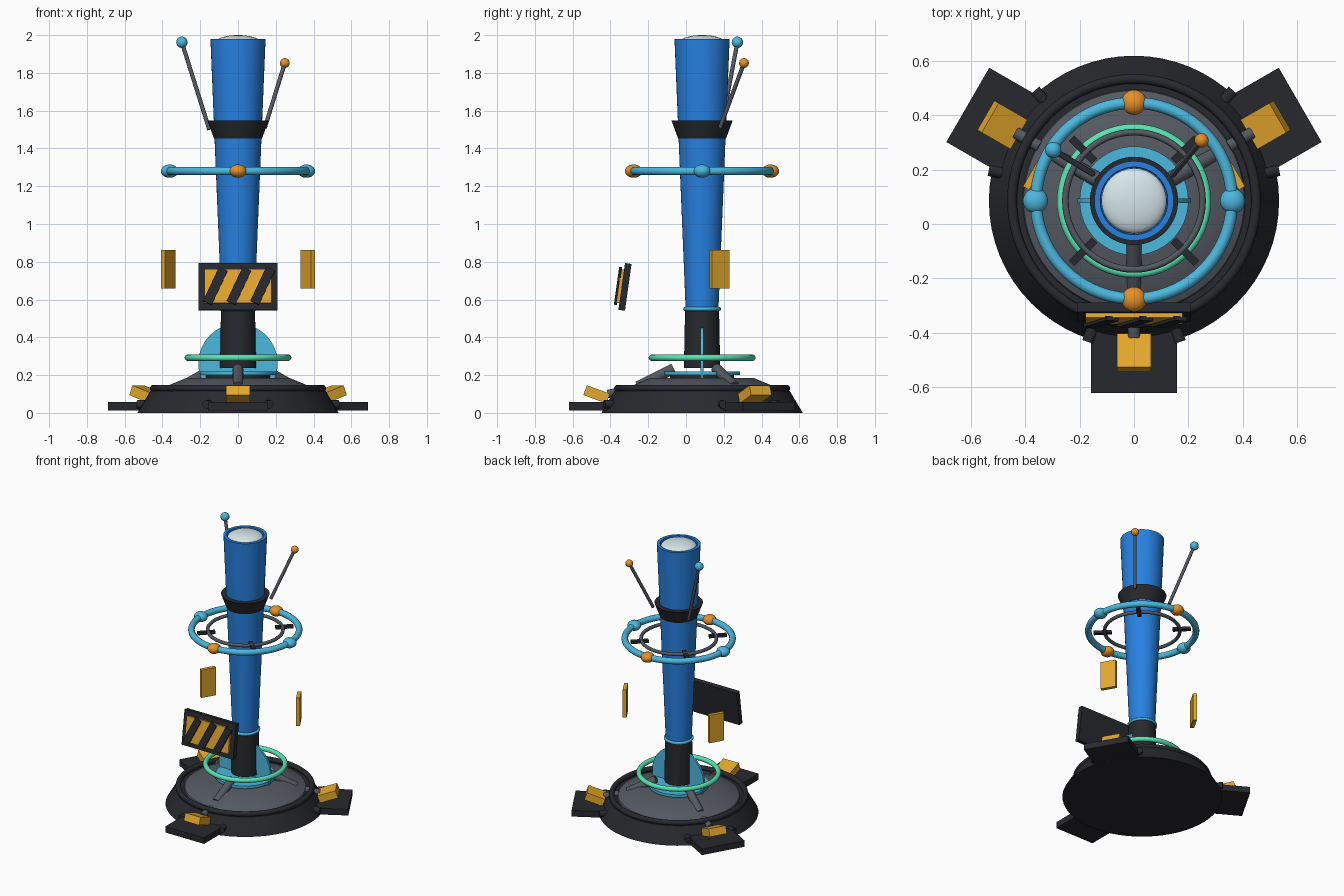
import bpy, bmesh, math
from mathutils import Vector, Matrix

if "Cube" in bpy.data.objects:
    bpy.data.objects.remove(bpy.data.objects["Cube"])

CY = 0.085  # y of the tower axis


def mat(name, rgb):
    m = bpy.data.materials.new(name)
    m.diffuse_color = (*rgb, 1)
    m.use_nodes = True
    m.node_tree.nodes["Principled BSDF"].inputs["Base Color"].default_value = m.diffuse_color
    return m


BLACK = mat("black", (0.02, 0.022, 0.027))
GREY = mat("dark_grey", (0.09, 0.1, 0.12))
BLUE = mat("blue", (0.02, 0.22, 0.75))
CYAN = mat("cyan", (0.07, 0.48, 0.73))
MINT = mat("mint", (0.1, 0.78, 0.45))
ORANGE = mat("orange", (0.8, 0.28, 0.02))
YELLOW = mat("yellow", (0.78, 0.39, 0.025))
WHITE = mat("glass", (0.68, 0.8, 0.83))


def finish(name, m, smooth=True):
    o = bpy.context.object
    o.name = name
    o.data.materials.append(m)
    if smooth:
        bpy.ops.object.shade_smooth_by_angle(angle=math.radians(35))
    return o


def lathe(name, prof, m, n=64):
    """Revolve (radius, z) points round the tower axis."""
    bm = bmesh.new()
    vs = [bm.verts.new((r, 0, z)) for r, z in prof]
    es = [bm.edges.new(p) for p in zip(vs, vs[1:])]
    bmesh.ops.spin(bm, geom=vs + es, cent=(0, 0, 0), axis=(0, 0, 1),
                   angle=2 * math.pi, steps=n, use_merge=True)
    bmesh.ops.remove_doubles(bm, verts=bm.verts, dist=1e-5)
    bmesh.ops.recalc_face_normals(bm, faces=bm.faces)
    me = bpy.data.meshes.new(name)
    bm.to_mesh(me)
    bm.free()
    o = bpy.data.objects.new(name, me)
    bpy.context.collection.objects.link(o)
    o.location.y = CY
    bpy.ops.object.select_all(action='DESELECT')
    o.select_set(True)
    bpy.context.view_layer.objects.active = o
    return finish(name, m)


def ring(name, R, r, z, m):
    bpy.ops.mesh.primitive_torus_add(major_radius=R, minor_radius=r, major_segments=72,
                                     minor_segments=14, location=(0, CY, z))
    return finish(name, m)


def box(name, size, mtx, m):
    bpy.ops.mesh.primitive_cube_add(size=1)
    o = finish(name, m, False)
    o.data.transform(Matrix.Diagonal((*size, 1)))
    o.matrix_world = mtx
    return o


def rod(name, a, b, r, m, n=16):
    a, b = Vector(a), Vector(b)
    d = b - a
    bpy.ops.mesh.primitive_cylinder_add(vertices=n, radius=r, depth=d.length, location=(a + b) / 2,
                                        rotation=d.to_track_quat('Z', 'Y').to_euler())
    return finish(name, m)


def ball(name, loc, scale, m):
    bpy.ops.mesh.primitive_uv_sphere_add(segments=32, ring_count=16, radius=1, location=loc, scale=scale)
    return finish(name, m)


def polar(r, deg, z):
    a = math.radians(deg)
    return Vector((r * math.cos(a), CY + r * math.sin(a), z))


def radial(r, deg, z, tilt=0):
    """Local x points outward from the axis; positive tilt lifts the outer end."""
    return (Matrix.Translation(polar(r, deg, z)) @ Matrix.Rotation(math.radians(deg), 4, 'Z')
            @ Matrix.Rotation(math.radians(-tilt), 4, 'Y'))


# base
lathe("base_skirt", [(0, 0), (0.533, 0), (0.465, 0.115), (0, 0.115)], BLACK)
ring("base_rim", 0.448, 0.018, 0.13, BLACK)
lathe("base_deck", [(0, 0.11), (0.41, 0.11), (0.405, 0.128), (0.35, 0.153), (0.27, 0.186), (0, 0.186)], GREY)

# lower energy discs and ring
lathe("flat_disc", [(0, 0.2), (0.2, 0.2), (0.2, 0.22), (0, 0.22)], CYAN)
lathe("disc_hub", [(0, 0.18), (0.17, 0.18), (0.17, 0.201), (0, 0.201)], BLACK)
bpy.ops.mesh.primitive_cylinder_add(vertices=64, radius=0.21, depth=0.016, location=(0, CY, 0.262),
                                    rotation=(math.pi / 2, 0, 0))
finish("upright_disc", CYAN)
ring("mint_ring", 0.266, 0.017, 0.292, MINT)

# tower
lathe("lower_column", [(0, 0.238), (0.096, 0.238), (0.09, 0.55), (0, 0.55)], BLACK)
ring("column_band", 0.09, 0.01, 0.55, CYAN)
lathe("tower_tube", [(0, 0.55), (0.087, 0.55), (0.146, 1.98), (0.124, 1.98), (0.122, 1.93), (0, 1.93)], BLUE)
lathe("collar", [(0.1, 1.453), (0.127, 1.453), (0.162, 1.548), (0.12, 1.548)], BLACK)
ball("lens_dome", (0, CY, 1.962), (0.12, 0.12, 0.038), WHITE)

# floating halo
ring("halo", 0.36, 0.022, 1.28, CYAN)
ring("inner_halo", 0.252, 0.012, 1.28, GREY)
for i in range(4):
    ball("halo_node", polar(0.362, 90 * i, 1.28), (0.046, 0.046, 0.035), ORANGE if i % 2 else CYAN)
    box("halo_bar", (0.12, 0.028, 0.02), radial(0.265, 45 + 90 * i, 1.28), BLACK)

# antennas
for a, b, r, m in (((-0.152, 0.185, 1.5), (-0.297, 0.272, 1.962), 0.03, CYAN),
                   ((0.142, 0.18, 1.51), (0.248, 0.307, 1.852), 0.026, ORANGE)):
    rod("antenna", a, b, 0.011, GREY)
    ball("antenna_tip", b, (r, r, r), m)

# three feet with struts, bolts and blocks
for deg in (30, 150, 270):
    box("foot_pad", (0.26, 0.315, 0.045), radial(0.575, deg, 0.034), BLACK)
    box("foot_block", (0.13, 0.125, 0.055), radial(0.558, deg, 0.098, 20), YELLOW)
    rod("foot_strut", polar(0.15, deg, 0.235), polar(0.34, deg, 0.14), 0.028, GREY)
    rod("foot_pin", polar(0.4, deg, 0.12), polar(0.5, deg, 0.1), 0.022, GREY)
    for s in (-18, 18):
        rod("foot_bolt", polar(0.48, deg + s, 0.045), polar(0.545, deg + s, 0.045), 0.022, BLACK)

# floating side plates
for s, deg in ((1, 30), (-1, 150)):
    mtx = Matrix.Translation((s * 0.37, 0.178, 0.76)) @ Matrix.Rotation(math.radians(deg), 4, 'Z')
    box("side_plate", (0.026, 0.107, 0.205), mtx, YELLOW)

# hazard sign, leaning back
sign = Matrix.Translation((0, -0.323, 0.667)) @ Matrix.Rotation(math.radians(-8), 4, 'X')
box("sign_board", (0.42, 0.035, 0.25), sign, BLACK)
box("sign_face", (0.355, 0.02, 0.18), sign @ Matrix.Translation((0, -0.024, 0)), YELLOW)
for x in (-0.115, 0.01, 0.135):
    box("sign_stripe", (0.05, 0.016, 0.2), sign @ Matrix.Translation((x - 0.005, -0.037, 0))
        @ Matrix.Rotation(math.radians(25), 4, 'Y'), BLACK)
